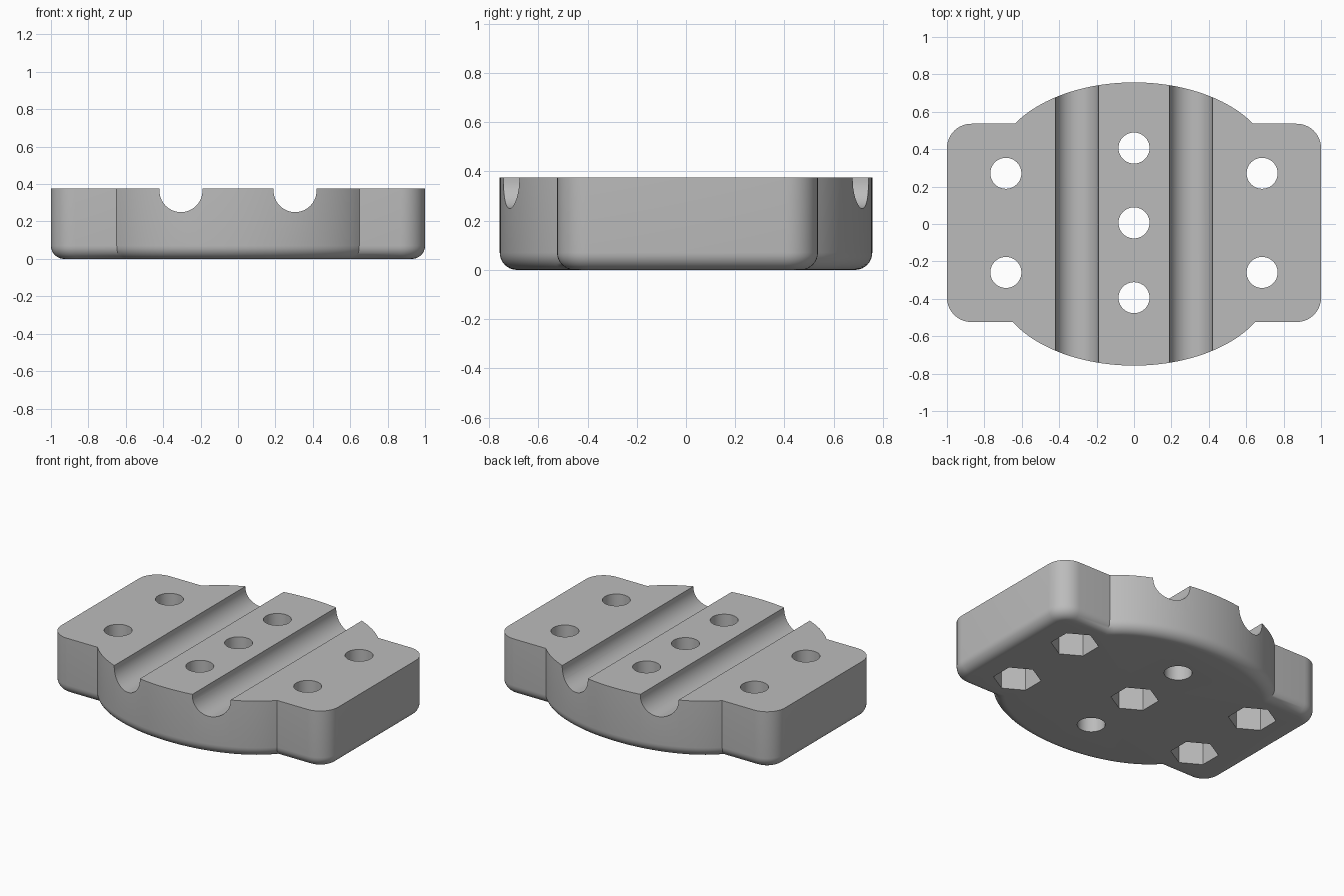
import bpy, bmesh
from math import pi, sin, cos, asin, radians

if "Cube" in bpy.data.objects:
    bpy.data.objects.remove(bpy.data.objects["Cube"])

HEIGHT, FILLET, CORNER = 0.375, 0.07, 0.13
SHIFT = 0.006                  # plate and holes sit slightly towards the back
BULGE_A, BULGE_B, BULGE_Y = 0.74, 0.45, 0.307

grey = bpy.data.materials.new("plain grey")
grey.use_nodes = True
grey.diffuse_color = (0.5, 0.5, 0.5, 1)
grey.node_tree.nodes["Principled BSDF"].inputs["Base Color"].default_value = (0.5, 0.5, 0.5, 1)


def arc(cx, cy, rx, ry, start, end, steps):
    angles = [start + (end - start) * i / steps for i in range(steps + 1)]
    return [(cx + rx * cos(a), cy + ry * sin(a)) for a in angles]


def prism(name, points, depth, to_3d):
    """Extrude a flat outline; to_3d places a 2D point and a depth in space."""
    bm = bmesh.new()
    low = [bm.verts.new(to_3d(p, 0)) for p in points]
    high = [bm.verts.new(to_3d(p, depth)) for p in points]
    bm.faces.new(low)
    bm.faces.new(high)
    for i in range(len(points)):
        j = (i + 1) % len(points)
        bm.faces.new((low[i], low[j], high[j], high[i]))
    bmesh.ops.recalc_face_normals(bm, faces=bm.faces)
    mesh = bpy.data.meshes.new(name)
    bm.to_mesh(mesh)
    bm.free()
    mesh.materials.append(grey)
    obj = bpy.data.objects.new(name, mesh)
    bpy.context.collection.objects.link(obj)
    return obj


# Outline: rounded plate with an elliptical bulge at front and back
half = 0.53
back, front = half + SHIFT, half - SHIFT
t_back = asin((back - BULGE_Y) / BULGE_B)
t_front = asin((front - BULGE_Y) / BULGE_B)
outline = arc(1 - CORNER, back - CORNER, CORNER, CORNER, 0, pi / 2, 10)
outline += arc(0, BULGE_Y, BULGE_A, BULGE_B, t_back, pi - t_back, 48)
outline += arc(CORNER - 1, back - CORNER, CORNER, CORNER, pi / 2, pi, 10)
outline += arc(CORNER - 1, CORNER - front, CORNER, CORNER, pi, 1.5 * pi, 10)
outline += arc(0, -BULGE_Y, BULGE_A, BULGE_B, pi + t_front, 2 * pi - t_front, 48)
outline += arc(1 - CORNER, CORNER - front, CORNER, CORNER, 1.5 * pi, 2 * pi, 10)
body = prism("clamp_plate", outline, HEIGHT, lambda p, d: (p[0], p[1], d))

# Rounded lower rim
bm = bmesh.new()
bm.from_mesh(body.data)
rim = [e for e in bm.edges if all(v.co.z < 0.001 for v in e.verts)]
bmesh.ops.bevel(bm, geom=rim, offset=FILLET, segments=8, profile=0.5,
                affect='EDGES', clamp_overlap=False)
bm.to_mesh(body.data)
bm.free()

cutters = []

# Two round-bottomed channels running front to back
for side in (-1, 1):
    profile = arc(side * 0.305, 0.365, 0.115, 0.115, pi, 2 * pi, 32)
    profile += [(side * 0.305 + 0.115, 0.5), (side * 0.305 - 0.115, 0.5)]
    cutters.append(prism("channel_cutter", profile, 2, lambda p, d: (p[0], d - 1, p[1])))

# Bolt holes, five of them with a hexagonal nut pocket underneath
holes = [(x, y, True) for x in (-0.685, 0.685) for y in (-0.265, 0.265)]
holes += [(0, 0, True), (0, 0.4, False), (0, -0.4, False)]
for x, y, has_pocket in holes:
    circle = arc(x, y + SHIFT, 0.083, 0.083, 0, 2 * pi, 40)[:-1]
    cutters.append(prism("hole_cutter", circle, 1, lambda p, d: (p[0], p[1], d - 0.3)))
    if has_pocket:
        hexagon = arc(x, y + SHIFT, 0.143, 0.143, pi / 6, 2 * pi + pi / 6, 6)[:-1]
        cutters.append(prism("nut_cutter", hexagon, 0.25, lambda p, d: (p[0], p[1], d - 0.1)))

bpy.context.view_layer.objects.active = body
body.select_set(True)
for cutter in cutters:
    cutter.hide_render = True
    cut = body.modifiers.new("cut", 'BOOLEAN')
    cut.operation, cut.solver, cut.object = 'DIFFERENCE', 'EXACT', cutter
    bpy.ops.object.modifier_apply(modifier=cut.name)
for cutter in cutters:
    bpy.data.objects.remove(cutter)

bpy.ops.object.shade_smooth_by_angle(angle=radians(30))
